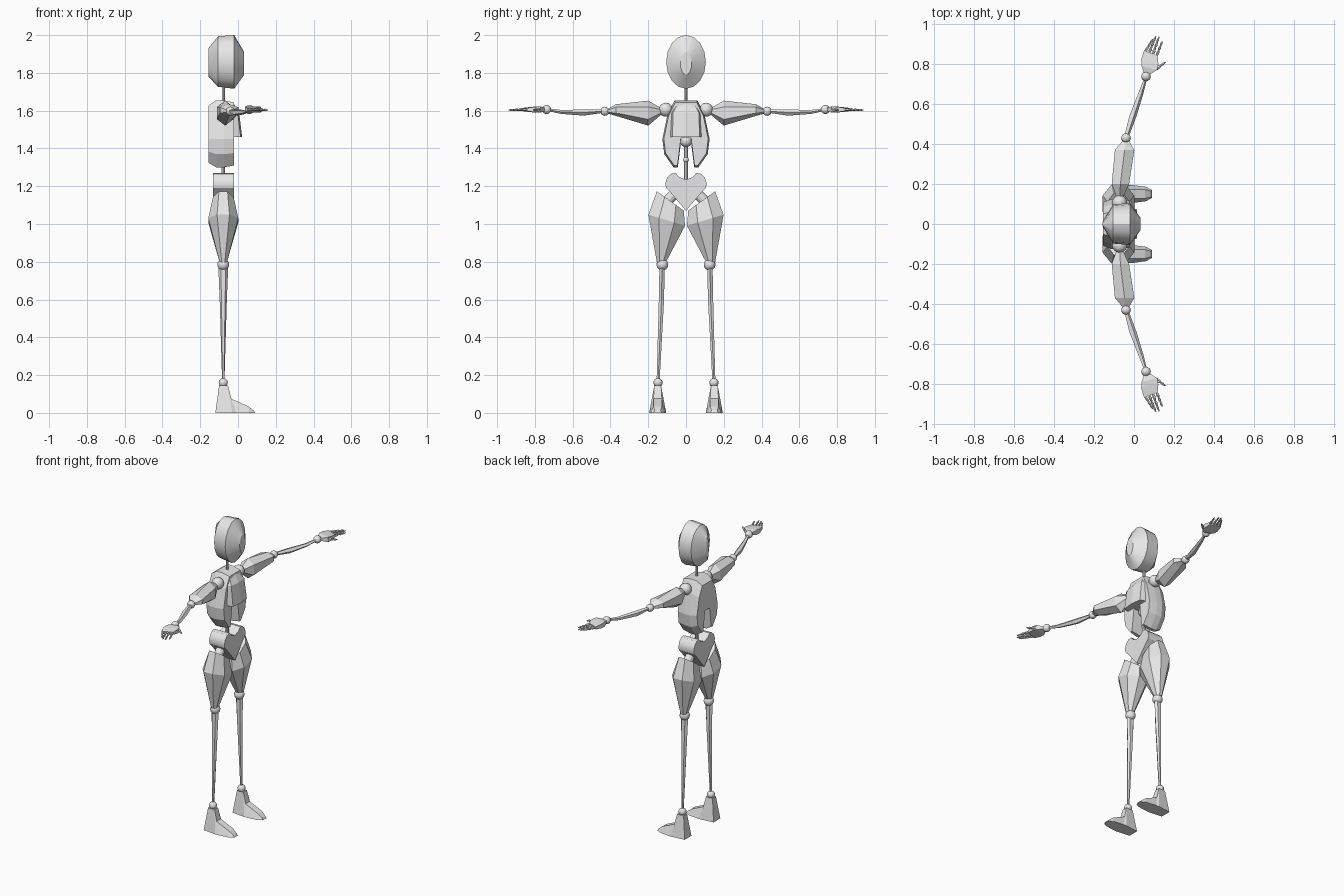
import bpy, bmesh
from math import sin, cos, pi, radians
from mathutils import Vector

cube = bpy.data.objects.get("Cube")
if cube:
    bpy.data.objects.remove(cube, do_unlink=True)

grey = bpy.data.materials.new("light grey")
grey.use_nodes = True
grey.diffuse_color = (0.8, 0.8, 0.8, 1)
grey.node_tree.nodes["Principled BSDF"].inputs["Base Color"].default_value = (0.8, 0.8, 0.8, 1)

CX = -0.078  # depth of the body's central plane


def finish(name, bm):
    bmesh.ops.recalc_face_normals(bm, faces=bm.faces)
    mesh = bpy.data.meshes.new(name)
    bm.to_mesh(mesh)
    bm.free()
    mesh.materials.append(grey)
    obj = bpy.data.objects.new(name, mesh)
    bpy.context.collection.objects.link(obj)
    return obj


def smooth(obj, angle=30):
    bpy.ops.object.select_all(action="DESELECT")
    obj.select_set(True)
    bpy.context.view_layer.objects.active = obj
    bpy.ops.object.shade_smooth_by_angle(angle=radians(angle))


def loft(name, rings, side=1):
    """Skin a row of point rings and cap both ends; side -1 mirrors across y."""
    bm = bmesh.new()
    rows = [[bm.verts.new((x, y * side, z)) for x, y, z in r] for r in rings]
    n = len(rows[0])
    for a, b in zip(rows, rows[1:]):
        for i in range(n):
            j = (i + 1) % n
            bm.faces.new((a[i], a[j], b[j], b[i]))
    bm.faces.new(rows[0])
    bm.faces.new(rows[-1])
    return finish(name, bm)


def ring(axis, c, a, b, n, phase=0.0, slope=0.0):
    """Ellipse-like ring around a world axis; slope raises z along y."""
    pts = []
    for i in range(n):
        t = phase + 2 * pi * i / n
        u, v = a * cos(t), b * sin(t)
        off = {"x": (0, u, v), "y": (u, 0, v), "z": (u, v, slope * v)}[axis]
        pts.append(Vector(c) + Vector(off))
    return pts


def rod(name, path, radii, n=6, side=1):
    """Round bar through points with a radius at each."""
    path = [Vector(p) for p in path]
    d = (path[-1] - path[0]).normalized()
    u = d.orthogonal().normalized()
    v = d.cross(u)
    return loft(name, [[p + r * (u * cos(2 * pi * i / n) + v * sin(2 * pi * i / n))
                        for i in range(n)] for p, r in zip(path, radii)], side)


def ball(name, c, r, side=1):
    bm = bmesh.new()
    bmesh.ops.create_uvsphere(bm, u_segments=16, v_segments=10, radius=r)
    bmesh.ops.translate(bm, verts=bm.verts, vec=(c[0], c[1] * side, c[2]))
    smooth(finish(name, bm))


def outline(half):
    """Mirror a half profile of (y, z) points, first and last on the centre line."""
    return half + [(-y, z) for y, z in half[-2:0:-1]]


def slab(name, profile, stations):
    """Skin a (y, z) profile along x; stations are (x, scale, centre z)."""
    return loft(name, [[(x, y * s, zc + (z - zc) * s) for y, z in profile]
                       for x, s, zc in stations])


# Head: flat band with a tapered back and a diamond face tip
head = loft("head", [
    ring("x", (-0.157, 0, 1.855), 0.012, 0.075, 16),
    ring("x", (-0.105, 0, 1.86), 0.098, 0.134, 16),
    ring("x", (-0.02, 0, 1.858), 0.105, 0.142, 16),
    ring("x", (0.033, 0, 1.85), 0.03, 0.06, 16)])
smooth(head)

# Rib cage with an open notch below the breast
cage_half = [(0, 1.655), (0.06, 1.655), (0.098, 1.58), (0.125, 1.45),
             (0.115, 1.37), (0.066, 1.30), (0, 1.30)]
cage = slab("rib_cage", outline(cage_half),
            [(-0.155, 0.86, 1.46), (-0.115, 1, 1.48), (-0.075, 1, 1.48), (-0.022, 0.94, 1.46)])
notch = slab("rib_notch_cutter", outline([(0, 1.455), (0.03, 1.455), (0.055, 1.25), (0, 1.25)]),
             [(-0.3, 0.7, 1.45), (0.1, 1, 1.45)])
cut = cage.modifiers.new("notch", "BOOLEAN")
cut.object = notch
cut.operation = "DIFFERENCE"
cut.solver = "EXACT"
notch.hide_render = True
notch.hide_set(True)

# Breast plate, wedge deepening downwards
loft("breast_plate", [
    [(-0.05, -w, z), (x, -w * 0.8, z), (x + 0.008, 0, z), (x, w * 0.8, z), (-0.05, w, z)]
    for x, w, z in [(-0.03, 0.055, 1.635), (-0.002, 0.085, 1.59), (0.014, 0.09, 1.46)]])

# Spine and neck
rod("spine", [(CX, 0, 1.22), (CX, 0, 1.45)], [0.01, 0.01], 8)
rod("neck", [(CX, 0, 1.64), (CX, 0, 1.74)], [0.008, 0.008], 8)
ball("spine_joint", (CX, 0, 1.34), 0.015)
ball("chest_joint", (CX, 0, 1.44), 0.033)

# Heart-shaped pelvis
pelvis_half = [(0, 1.235), (0.035, 1.248), (0.055, 1.27), (0.078, 1.266), (0.1, 1.245),
               (0.11, 1.215), (0.105, 1.19), (0.08, 1.165), (0, 1.07)]
smooth(slab("pelvis", outline(pelvis_half), [(-0.133, 1, 1.2), (-0.022, 1, 1.2)]))

for label, s in (("left", 1), ("right", -1)):
    # Legs
    rod(f"{label}_hip_joint", [(CX, 0.055, 1.165), (CX, 0.105, 1.115)], [0.028, 0.028], 12, s)
    smooth(loft(f"{label}_thigh", [
        ring("z", (CX, 0.083, 1.122), 0.059, 0.077, 8, pi / 8, 0.72),
        ring("z", (CX, 0.102, 1.02), 0.086, 0.105, 8, pi / 8, 0.3),
        ring("z", (CX, 0.13, 0.80), 0.022, 0.027, 8, pi / 8)], s), 20)
    ball(f"{label}_knee", (CX, 0.125, 0.785), 0.031, s)
    loft(f"{label}_shin", [
        ring("z", (CX, 0.127, 0.77), 0.026, 0.016, 6),
        ring("z", (CX, 0.13, 0.6), 0.019, 0.016, 6),
        ring("z", (CX, 0.148, 0.16), 0.006, 0.009, 6)], s)
    ball(f"{label}_ankle", (CX, 0.148, 0.16), 0.024, s)
    loft(f"{label}_foot", [
        [(xb, 0.15 - wb, 0), (xb, 0.15 + wb, 0), (xt, 0.15 + wt, zt), (xt, 0.15 - wt, zt)]
        for xb, xt, zt, wb, wt in [
            (-0.12, -0.1, 0.145, 0.035, 0.018), (-0.03, -0.053, 0.145, 0.045, 0.018),
            (-0.01, -0.035, 0.075, 0.045, 0.022), (0.06, 0.055, 0.035, 0.036, 0.022),
            (0.09, 0.083, 0.012, 0.02, 0.015)]], s)

    # Arms
    ball(f"{label}_shoulder", (-0.072, 0.107, 1.605), 0.037, s)
    loft(f"{label}_upper_arm", [
        ring("y", (-0.072, 0.125, 1.597), 0.015, 0.013, 6, pi / 2),
        ring("y", (-0.068, 0.2, 1.587), 0.05, 0.066, 6, pi / 2),
        ring("y", (-0.047, 0.37, 1.603), 0.056, 0.031, 6, pi / 2),
        ring("y", (-0.041, 0.415, 1.597), 0.018, 0.012, 6, pi / 2)], s)
    ball(f"{label}_elbow", (-0.04, 0.43, 1.597), 0.024, s)
    loft(f"{label}_forearm", [
        ring("y", (-0.036, 0.445, 1.597), 0.013, 0.01, 5),
        ring("y", (-0.007, 0.54, 1.59), 0.02, 0.017, 5),
        ring("y", (0.035, 0.66, 1.593), 0.014, 0.011, 5),
        ring("y", (0.058, 0.73, 1.605), 0.008, 0.008, 5)], s)
    ball(f"{label}_wrist", (0.06, 0.738, 1.606), 0.024, s)

    # Hand: flat palm, four jointed fingers and a thumb
    loft(f"{label}_palm", [
        [(x0, y0, 1.606 - t), (x1, y1, 1.606 - t), (x1, y1, 1.606 + t), (x0, y0, 1.606 + t)]
        for x0, y0, x1, y1, t in [
            (0.05, 0.752, 0.075, 0.745, 0.008), (0.038, 0.79, 0.115, 0.77, 0.016),
            (0.036, 0.82, 0.122, 0.8, 0.014), (0.05, 0.868, 0.118, 0.842, 0.008)]], s)
    for i, reach in enumerate((0.925, 0.94, 0.938, 0.915)):
        root = Vector((0.056 + 0.019 * i, 0.862 - 0.007 * i, 1.606))
        tip = Vector((0.094 + 0.016 * i, reach, 1.603))
        steps = (0, 0.2, 0.4, 0.5, 0.7, 0.8, 1)
        rod(f"{label}_finger_{i + 1}", [root.lerp(tip, t) for t in steps],
            [0.005, 0.008, 0.004, 0.007, 0.004, 0.006, 0.002], 6, s)
    a, b = Vector((0.11, 0.775, 1.604)), Vector((0.158, 0.81, 1.604))
    rod(f"{label}_thumb", [a.lerp(b, t) for t in (0, 0.3, 0.55, 0.7, 1)],
        [0.009, 0.009, 0.005, 0.007, 0.002], 6, s)
